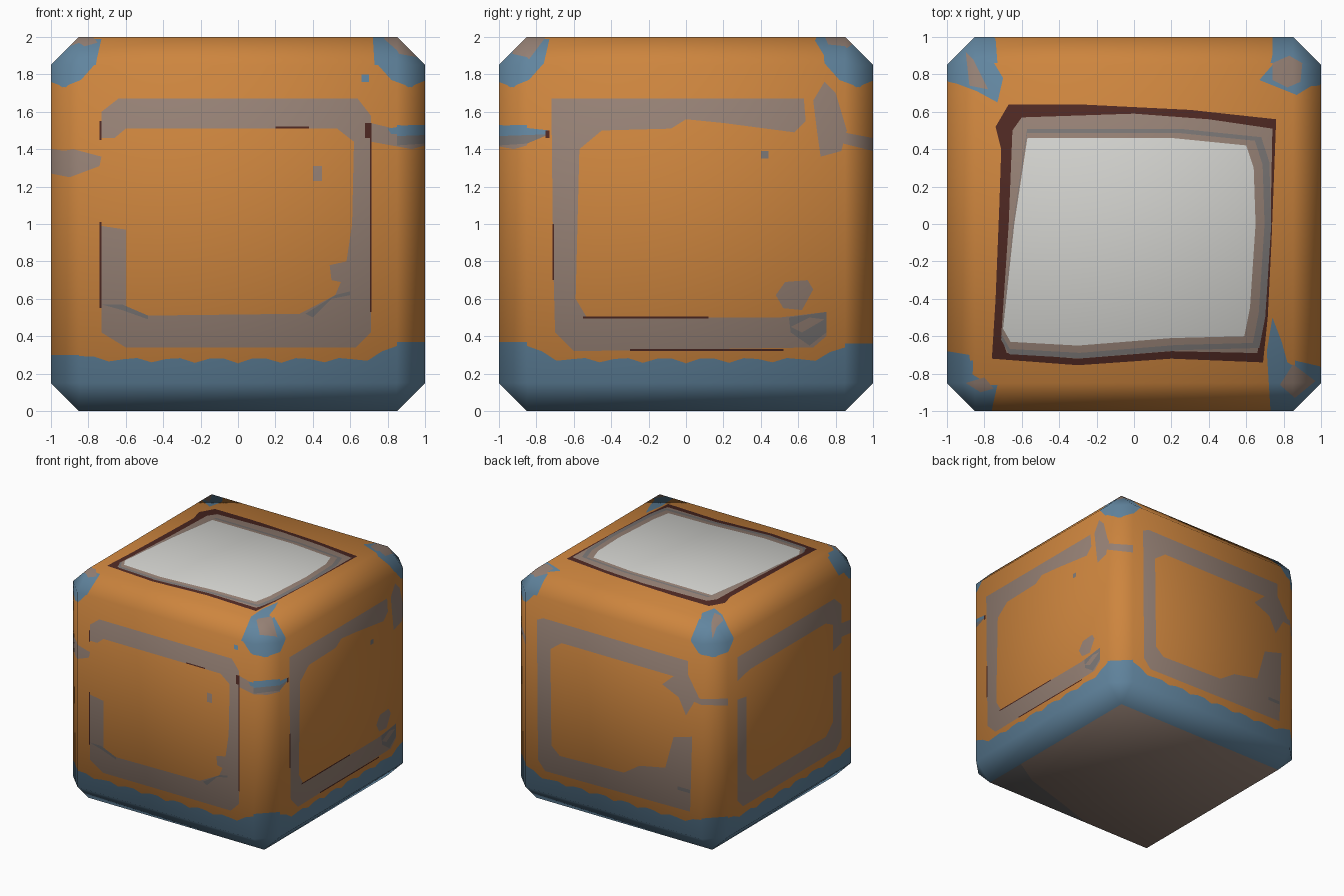
import bpy, bmesh, math
from mathutils import Vector
from mathutils.geometry import tessellate_polygon

# Materials
def lin(c):
    c /= 255
    return c / 12.92 if c < 0.04045 else ((c + 0.055) / 1.055) ** 2.4

COLOURS = {"orange": (205, 133, 62), "blue": (98, 134, 160), "taupe": (150, 129, 117),
           "grey": (122, 118, 117), "dark_brown": (78, 40, 34), "white": (212, 212, 208)}
NAMES = list(COLOURS)
mesh = bpy.data.meshes.new("painted_crate")
for name in NAMES:
    m = bpy.data.materials.new(name)
    m.diffuse_color = (*[lin(c) for c in COLOURS[name]], 1)
    mesh.materials.append(m)

# Chamfered cube body
bm = bmesh.new()
bmesh.ops.create_cube(bm, size=2)
bmesh.ops.bevel(bm, geom=bm.edges[:], offset=0.15, segments=1, affect='EDGES')
bmesh.ops.translate(bm, vec=(0, 0, 1), verts=bm.verts)
bm.normal_update()

X, Y, Z = Vector((1, 0, 0)), Vector((0, 1, 0)), Vector((0, 0, 1))
SIDES = {"front": (X, Z, -Y), "right": (Y, Z, X), "back": (-X, Z, Y),
         "left": (-Y, Z, -X), "top": (X, Y, Z), "bottom": (X, -Y, -Z)}

def cross(a, b, c):
    return (b[0] - a[0]) * (c[1] - a[1]) - (b[1] - a[1]) * (c[0] - a[0])

def cut_convex(side, colour, pts):
    """Cut a convex outline into the surface of one side and colour what lies inside."""
    U, V, N = SIDES[side]
    n = len(pts)
    if sum(cross(pts[0], pts[i], pts[i + 1]) for i in range(1, n - 1)) < 0:
        pts = pts[::-1]
    lo = [min(p[i] for p in pts) for i in (0, 1)]
    hi = [max(p[i] for p in pts) for i in (0, 1)]
    faces = []
    for f in bm.faces:
        if f.normal.dot(N) < 0.5:
            continue
        us = [v.co.dot(U) for v in f.verts]
        vs = [v.co.dot(V) for v in f.verts]
        if max(us) > lo[0] and min(us) < hi[0] and max(vs) > lo[1] and min(vs) < hi[1]:
            faces.append(f)
    for i in range(n):
        a, b = pts[i], pts[(i + 1) % n]
        co = U * a[0] + V * a[1]
        no = (U * (a[1] - b[1]) + V * (b[0] - a[0]))
        if no.length < 1e-6 or not faces:
            continue
        no.normalize()
        geom = list({e for f in faces for e in f.edges} | {v for f in faces for v in f.verts}) + faces
        res = bmesh.ops.bisect_plane(bm, geom=geom, dist=1e-5, plane_co=co, plane_no=no)
        faces = [f for f in res["geom"] if isinstance(f, bmesh.types.BMFace)
                 and (f.calc_center_median() - co).dot(no) > 0]
    for f in faces:
        f.material_index = NAMES.index(colour)

def paint(side, colour, *pts):
    """Paint any simple outline, splitting it into triangles when it is not convex."""
    bm.normal_update()
    pts = list(pts)
    n = len(pts)
    turns = [cross(pts[i - 2], pts[i - 1], pts[i]) for i in range(n)]
    if all(t >= 0 for t in turns) or all(t <= 0 for t in turns):
        cut_convex(side, colour, pts)
        return
    for tri in tessellate_polygon([[Vector((u, v, 0)) for u, v in pts]]):
        cut_convex(side, colour, [pts[i] for i in tri])

def bar(side, colour, u0, v0, u1, v1):
    paint(side, colour, (u0, v0), (u1, v0), (u1, v1), (u0, v1))

# Underside
bm.normal_update()
for f in bm.faces:
    if f.normal.z < -0.9:
        f.material_index = NAMES.index("taupe")
paint("bottom", "grey", (0.85, 0.45), (0.6, 0.6), (0.2, 0.72), (-0.2, 0.85), (0.85, 0.85))

# Blue scalloped base band on the four walls
def band(side, left, right):
    def h(u):
        base = 0.255 + 0.03 * abs(math.sin(u * 14))
        t = min(1, max(0, (abs(u) - 0.68) / 0.22))
        return base + ((right if u > 0 else left) - base) * t
    steps = 26
    for i in range(steps):
        a, b = -1 + 2 * i / steps, -1 + 2 * (i + 1) / steps
        paint(side, "blue", (a, -0.1), (b, -0.1), (b, h(b)), (a, h(a)))

for side, l, r in (("front", 0.30, 0.37), ("right", 0.37, 0.36), ("back", 0.36, 0.33), ("left", 0.33, 0.30)):
    band(side, l, r)

# Blue chipped upper corners on the walls
for side in ("front", "right", "back", "left"):
    paint(side, "blue", (-1, 1.98), (-0.73, 1.99), (-0.76, 1.86), (-0.84, 1.77), (-0.94, 1.73), (-1, 1.78))
    paint(side, "blue", (0.73, 1.99), (0.74, 1.86), (0.82, 1.77), (0.93, 1.73), (1, 1.8), (1, 1.98))

# Front frame
paint("front", "taupe", (-0.73, 1.46), (-0.66, 1.46), (-0.6, 1.51), (0.53, 1.51), (0.62, 1.44), (0.71, 1.44),
      (0.71, 1.58), (0.64, 1.67), (-0.64, 1.67), (-0.73, 1.6))
paint("front", "taupe", (0.62, 1.44), (0.71, 1.44), (0.71, 0.42), (0.63, 0.34), (-0.6, 0.34), (-0.73, 0.42),
      (-0.73, 0.99), (-0.6, 0.97), (-0.6, 0.56), (-0.5, 0.51), (0.33, 0.52), (0.52, 0.62), (0.55, 0.69),
      (0.5, 0.7), (0.49, 0.78), (0.58, 0.8), (0.61, 1.0))
paint("front", "taupe", (-1, 1.38), (-0.88, 1.4), (-0.73, 1.36), (-0.74, 1.31), (-0.9, 1.25), (-1, 1.27))
paint("front", "taupe", (0.71, 1.54), (1, 1.47), (1, 1.42), (0.93, 1.4), (0.71, 1.44))
paint("front", "blue", (0.8, 1.51), (0.92, 1.53), (1, 1.53), (1, 1.48), (0.82, 1.48))
bar("front", "taupe", 0.4, 1.23, 0.45, 1.31)
bar("front", "blue", 0.66, 1.76, 0.7, 1.8)
paint("front", "grey", (0.52, 0.62), (0.6, 0.64), (0.6, 0.62), (0.5, 0.6), (0.4, 0.5), (0.36, 0.52))
paint("front", "grey", (-0.73, 0.57), (-0.62, 0.57), (-0.48, 0.51), (-0.48, 0.49), (-0.62, 0.54))
for b in ((0.705, 0.53, 0.715, 1.46), (-0.74, 0.55, -0.73, 1.01), (-0.74, 1.45, -0.73, 1.55),
          (0.2, 1.51, 0.38, 1.52), (0.68, 1.46, 0.715, 1.54)):
    bar("front", "dark_brown", *b)

# Right frame
paint("right", "taupe", (-0.72, 1.67), (0.63, 1.67), (0.64, 1.55), (0.58, 1.49), (0.2, 1.54), (0, 1.56),
      (-0.08, 1.51), (-0.45, 1.5), (-0.57, 1.4), (-0.59, 0.6), (-0.53, 0.5), (0.5, 0.5), (0.75, 0.53),
      (0.75, 0.4), (0.68, 0.34), (-0.6, 0.32), (-0.7, 0.42), (-0.71, 0.8))
paint("right", "taupe", (0.48, 0.62), (0.53, 0.69), (0.65, 0.7), (0.68, 0.65), (0.62, 0.54), (0.52, 0.55))
paint("right", "grey", (0.55, 0.5), (0.75, 0.53), (0.75, 0.42), (0.66, 0.35), (0.56, 0.42))
paint("right", "taupe", (0.56, 0.45), (0.66, 0.5), (0.74, 0.49), (0.62, 0.42))
paint("right", "taupe", (0.68, 1.66), (0.74, 1.76), (0.8, 1.7), (0.86, 1.5), (0.83, 1.39), (0.72, 1.36), (0.7, 1.5))
paint("right", "taupe", (0.84, 1.49), (1, 1.46), (1, 1.39), (0.84, 1.43))
paint("right", "grey", (-1, 1.47), (-0.73, 1.48), (-0.85, 1.43), (-1, 1.42))
paint("right", "blue", (-1, 1.53), (-0.73, 1.5), (-0.73, 1.48), (-1, 1.47))
bar("right", "grey", 0.4, 1.35, 0.44, 1.39)
for b in ((-0.3, 0.322, 0.52, 0.332), (-0.715, 0.7, -0.705, 1.0), (-0.55, 0.495, 0.12, 0.505), (-0.75, 1.46, -0.73, 1.5)):
    bar("right", "dark_brown", *b)

# Back frame
paint("back", "taupe", (-0.74, 1.64), (-0.68, 1.67), (0.72, 1.67), (0.72, 1.55), (0.83, 1.37), (0.78, 1.33),
      (0.7, 1.19), (0.63, 1.33), (0.47, 1.4), (0.58, 1.5), (-0.5, 1.5), (-0.61, 1.42), (-0.6, 0.58), (-0.52, 0.51),
      (0.1, 0.53), (0.25, 0.63), (0.5, 0.68), (0.58, 0.97), (0.76, 1.02), (0.74, 0.36), (-0.66, 0.34), (-0.73, 0.42))
paint("back", "taupe", (0.76, 1.38), (1, 1.36), (1, 1.3), (0.78, 1.33))
bar("back", "grey", 0.62, 0.52, 0.74, 0.55)

# Left frame
paint("left", "taupe", (-0.72, 1.46), (-0.72, 1.67), (0.62, 1.67), (0.72, 1.58), (0.72, 1.25), (0.6, 1.22),
      (0.6, 1.45), (0.5, 1.5), (-0.55, 1.5))
paint("left", "taupe", (-0.72, 1.3), (-0.59, 1.28), (-0.59, 0.6), (-0.5, 0.51), (0.5, 0.51), (0.6, 0.6),
      (0.6, 1.0), (0.72, 1.0), (0.72, 0.42), (0.64, 0.34), (-0.64, 0.34), (-0.72, 0.42))
paint("left", "taupe", (0.72, 1.42), (1, 1.38), (1, 1.27), (0.72, 1.3))

# Top panel: dark border, taupe rim with a grey line, white centre
paint("top", "dark_brown", (-0.67, 0.64), (-0.3, 0.64), (0.3, 0.61), (0.76, 0.56), (0.735, -0.1), (0.715, -0.5),
      (0.69, -0.74), (0.2, -0.72), (-0.3, -0.755), (-0.76, -0.72), (-0.74, -0.4), (-0.72, 0.1), (-0.71, 0.4), (-0.74, 0.52))
paint("top", "taupe", (-0.6, 0.57), (0, 0.59), (0.4, 0.56), (0.74, 0.51), (0.73, 0), (0.7, -0.4),
      (0.66, -0.69), (0.2, -0.68), (-0.3, -0.72), (-0.68, -0.69), (-0.71, -0.6), (-0.67, 0), (-0.65, 0.5))
CENTRE = [(-0.57, 0.46), (0.2, 0.46), (0.6, 0.42), (0.64, 0.3), (0.65, 0), (0.62, -0.45), (0.59, -0.6),
          (0.2, -0.61), (-0.3, -0.65), (-0.66, -0.63), (-0.7, -0.56), (-0.64, 0)]
for colour, s in (("grey", 1.07), ("taupe", 1.04), ("white", 1.0)):
    paint("top", colour, *[(-0.55 + (x + 0.55) * s, y * (1 + (s - 1) * 1.5)) for x, y in CENTRE])

# Top corner chips
paint("top", "blue", (-1, 1), (-0.77, 1), (-0.76, 0.88), (-0.7, 0.78), (-0.73, 0.65), (-0.84, 0.71), (-1, 0.77))
paint("top", "taupe", (-0.9, 0.92), (-0.86, 0.88), (-0.78, 0.72), (-0.88, 0.74))
paint("top", "blue", (0.74, 1), (0.74, 0.85), (0.67, 0.77), (0.87, 0.69), (1, 0.77), (1, 1))
paint("top", "taupe", (0.74, 0.86), (0.83, 0.9), (0.9, 0.86), (0.89, 0.76), (0.82, 0.73), (0.74, 0.77))
paint("top", "blue", (0.71, -0.68), (0.74, -0.5), (0.79, -0.63), (0.82, -0.74), (1, -0.84), (1, -1), (0.73, -1))
paint("top", "taupe", (0.78, -0.86), (0.85, -0.75), (0.97, -0.84), (0.86, -0.93))
paint("top", "blue", (-1, -0.68), (-0.88, -0.7), (-0.87, -0.8), (-0.74, -0.88), (-0.76, -1), (-1, -1))
paint("top", "taupe", (-0.9, -0.85), (-0.8, -0.82), (-0.75, -0.88), (-0.82, -0.9))

bm.to_mesh(mesh)
bm.free()
crate = bpy.data.objects.new("painted_crate", mesh)
bpy.context.collection.objects.link(crate)

# Soft shading: normals of the plain smooth chamfered cube, kept across the paint cuts
def lean(c):
    a = abs(c)
    return math.copysign(0.39 * a / 0.85 if a < 0.85 else 0.39 + (a - 0.85) / 0.15 * 0.61, c)

for p in mesh.polygons:
    p.use_smooth = True
mesh.normals_split_custom_set_from_vertices(
    [Vector((lean(v.co.x), lean(v.co.y), lean(v.co.z - 1))).normalized() for v in mesh.vertices])
